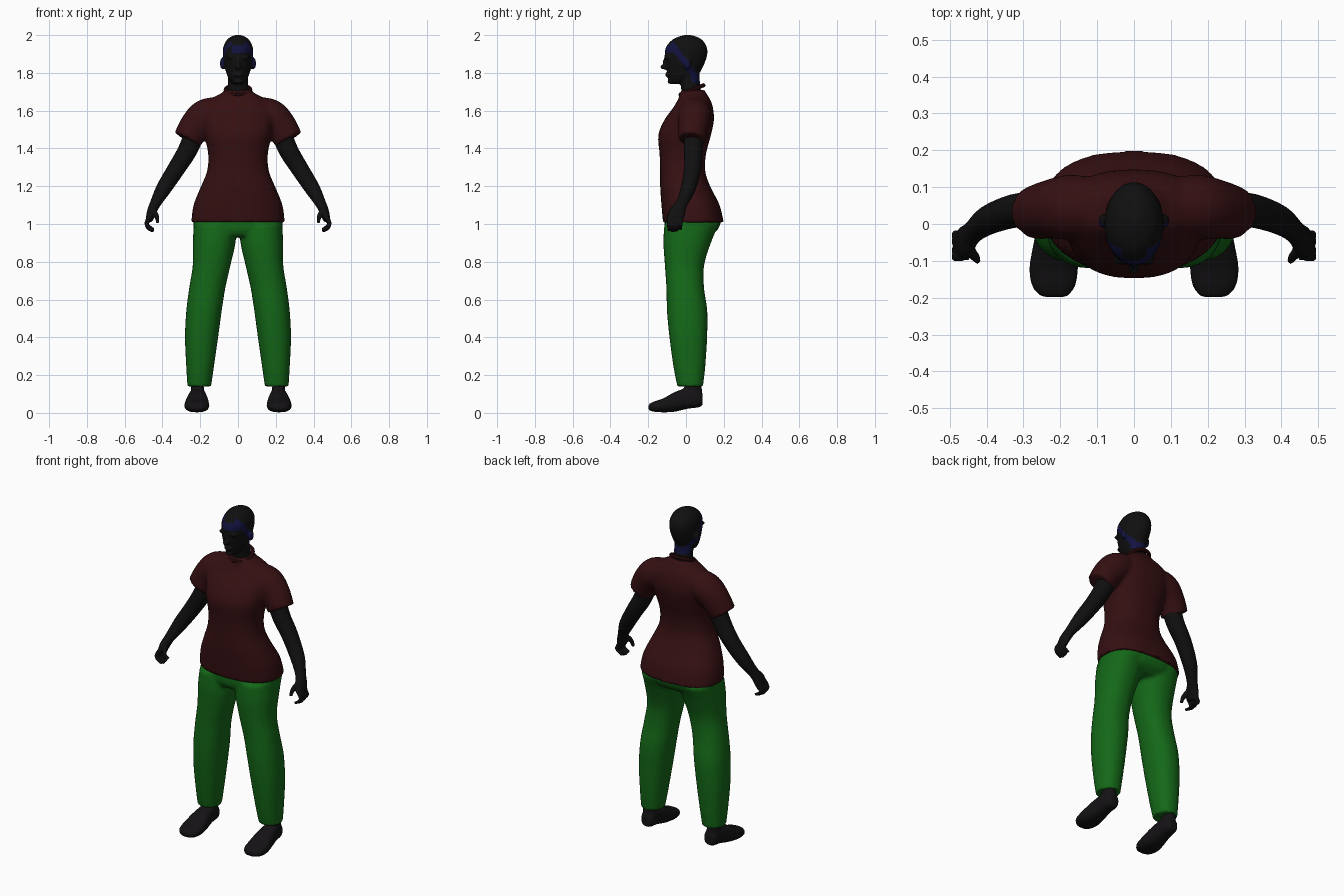
import bpy, bmesh, math
from mathutils import Vector, Matrix

cube = bpy.data.objects.get("Cube")
if cube:
    bpy.data.objects.remove(cube)


def material(name, color):
    m = bpy.data.materials.new(name)
    m.use_nodes = True
    m.diffuse_color = (*color, 1)
    bsdf = m.node_tree.nodes["Principled BSDF"]
    bsdf.inputs["Base Color"].default_value = (*color, 1)
    return m


SKIN = material("dark_skin", (0.005, 0.005, 0.005))
NAVY = material("navy_band", (0.006, 0.006, 0.05))
SHIRT = material("maroon_cloth", (0.036, 0.005, 0.006))
TROUSERS = material("green_cloth", (0.007, 0.14, 0.009))
SHOE = material("black_shoe", (0.007, 0.006, 0.007))


def spline(a, b, c, d, t):
    """Catmull-Rom blend between b and c."""
    return [0.5 * (2 * q + (r - p) * t + (2 * p - 5 * q + 4 * r - s) * t * t
                   + (3 * q - p - 3 * r + s) * t ** 3) for p, q, r, s in zip(a, b, c, d)]


def loft(bm, rows, side=1, axis=None, ref=(0, 1, 0), power=2, n=28, steps=4):
    """Skin rings (x, y, z, width radius, depth radius) into a closed tube."""
    last = len(rows) - 1
    fine = [spline(rows[max(i - 1, 0)], rows[i], rows[i + 1], rows[min(i + 2, last)], k / steps)
            for i in range(last) for k in range(steps)] + [list(rows[last])]
    rings = []
    for i, row in enumerate(fine):
        c = Vector(row[:3])
        if axis:
            t = Vector(axis)
        else:
            t = Vector(fine[min(i + 1, len(fine) - 1)][:3]) - Vector(fine[max(i - 1, 0)][:3])
        t.normalize()
        v = Vector(ref)
        v = (v - t * v.dot(t)).normalized()
        u = v.cross(t)
        ring = []
        for k in range(n):
            a = math.tau * k / n
            ca, sa = math.cos(a), math.sin(a)
            p = c + u * row[3] * math.copysign(abs(ca) ** (2 / power), ca) \
                  + v * row[4] * math.copysign(abs(sa) ** (2 / power), sa)
            ring.append(bm.verts.new((p.x * side, p.y, p.z)))
        rings.append(ring)
    for r, s in zip(rings, rings[1:]):
        for k in range(n):
            bm.faces.new((r[k], r[(k + 1) % n], s[(k + 1) % n], s[k]))
    bm.faces.new(rings[0])
    bm.faces.new(rings[-1])


def stack(profile):
    """Turn (z, half width, front y, back y) into loft rows."""
    return [(0, (f + b) / 2, z, w, (b - f) / 2) for z, w, f, b in profile]


def blob(bm, center, radii):
    m = Matrix.Translation(center) @ Matrix.Diagonal((*radii, 1))
    bmesh.ops.create_uvsphere(bm, u_segments=16, v_segments=10, radius=1, matrix=m)


def finish(name, bm, mats, voxel=0, smooth=3):
    """Create the object; with a voxel size, fuse its volumes into one skin."""
    bmesh.ops.recalc_face_normals(bm, faces=bm.faces)
    mesh = bpy.data.meshes.new(name)
    bm.to_mesh(mesh)
    bm.free()
    obj = bpy.data.objects.new(name, mesh)
    bpy.context.collection.objects.link(obj)
    if voxel:
        rm = obj.modifiers.new("fuse", 'REMESH')
        rm.mode, rm.voxel_size = 'VOXEL', voxel
        sm = obj.modifiers.new("soften", 'SMOOTH')
        sm.factor, sm.iterations = 0.5, smooth
        dg = bpy.context.evaluated_depsgraph_get()
        baked = bpy.data.meshes.new_from_object(obj.evaluated_get(dg))
        obj.modifiers.clear()
        obj.data = baked
    obj.data.materials.clear()
    for m in mats:
        obj.data.materials.append(m)
    for p in obj.data.polygons:
        p.material_index = 0
        p.use_smooth = True
    bpy.ops.object.select_all(action='DESELECT')
    obj.select_set(True)
    bpy.context.view_layer.objects.active = obj
    bpy.ops.object.shade_smooth_by_angle(angle=math.radians(50))
    return obj


UP = (0, 0, 1)

# Shirt: torso with two short sleeves
bm = bmesh.new()
loft(bm, stack([
    (1.008, .248, -.122, .2), (1.1, .236, -.13, .178), (1.2, .196, -.137, .128),
    (1.28, .164, -.137, .102), (1.37, .158, -.14, .106), (1.47, .178, -.147, .132),
    (1.55, .19, -.115, .148), (1.62, .185, -.065, .142), (1.665, .14, -.04, .125),
    (1.69, .092, -.032, .108), (1.71, .07, -.025, .1)]), axis=UP, power=2.4)
for s in (1, -1):
    loft(bm, [(.09, .05, 1.6, .075, .075), (.17, .046, 1.575, .088, .088),
              (.225, .04, 1.52, .084, .08), (.268, .03, 1.447, .077, .073)], side=s)
finish("shirt", bm, [SHIRT], 0.011, 4)

# Collar: a tilted ribbed ring around the neck
bpy.ops.mesh.primitive_torus_add(major_segments=36, minor_segments=10, major_radius=.065,
                                 minor_radius=.011, location=(0, .032, 1.71),
                                 rotation=(math.radians(22), 0, 0))
collar = bpy.context.object
collar.name = "collar"
collar.data.materials.append(SHIRT)
bpy.ops.object.shade_smooth_by_angle()

# Trousers: hips and two legs
bm = bmesh.new()
loft(bm, stack([(.935, .17, -.095, .12), (.97, .225, -.112, .168),
                (1.02, .236, -.114, .186), (1.06, .225, -.112, .18)]), axis=UP, power=2.4)
for s in (1, -1):
    loft(bm, [(.205, .022, .14, .063, .068), (.201, .018, .24, .073, .084),
              (.193, .012, .4, .088, .1), (.18, .006, .54, .094, .107),
              (.163, -.004, .66, .096, .1), (.14, -.008, .78, .1, .104),
              (.126, .006, .9, .113, .126), (.12, .03, 1.0, .115, .145)], side=s, axis=UP, power=2.2)
finish("trousers", bm, [TROUSERS], 0.011, 3)

# Head: skull, jaw, neck, face features and ears
bm = bmesh.new()
loft(bm, stack([(1.742, .026, -.082, -.02), (1.765, .046, -.094, .035), (1.8, .062, -.1, .072),
                (1.85, .074, -.11, .098), (1.9, .08, -.113, .113), (1.94, .077, -.104, .109),
                (1.975, .059, -.073, .085), (1.993, .034, -.035, .052), (2.002, .008, 0, .015)]),
     axis=UP)
loft(bm, stack([(1.66, .06, -.02, .09), (1.72, .055, -.026, .077), (1.8, .052, -.036, .07)]), axis=UP)
blob(bm, (0, -.114, 1.832), (.015, .023, .014))
blob(bm, (0, -.108, 1.855), (.009, .015, .028))
blob(bm, (0, -.097, 1.79), (.026, .014, .012))
blob(bm, (0, -.083, 1.755), (.022, .015, .014))
for s in (1, -1):
    blob(bm, (.033 * s, -.095, 1.882), (.026, .017, .009))
    blob(bm, (.08 * s, .008, 1.85), (.016, .02, .032))
head = finish("head", bm, [SKIN, NAVY], 0.006, 2)

# Navy band running over the brow, past the ears and round the nape
for p in head.data.polygons:
    c = p.center
    line = 1.95 - (c.y + .075) * 1.35
    brow = c.y < -.06 and 1.905 < c.z < 1.945 and c.x > -.035
    nape = c.y > .03 and 1.75 < c.z < 1.79
    temple = abs(c.x) > .035 and c.y > -.09 and abs(c.z - line) < .028 and c.z > 1.745
    if brow or nape or temple:
        p.material_index = 1

# Arms with curled fingers, one per side
for s, label in ((1, "left"), (-1, "right")):
    bm = bmesh.new()
    loft(bm, [(.215, .045, 1.52, .055, .055), (.262, .038, 1.4, .052, .05),
              (.322, .036, 1.3, .047, .046), (.392, .012, 1.19, .041, .04),
              (.437, -.022, 1.11, .029, .031), (.457, -.045, 1.065, .025, .043),
              (.47, -.06, 1.02, .019, .042)], side=s)
    for k in range(4):
        y = -.028 - .021 * k
        drop = (.012, .004, 0, .006)[k]
        loft(bm, [(.466, y, 1.04, .011, .011), (.484, y, 1.01, .011, .011),
                  (.478, y, .98 + drop, .01, .01), (.447, y, .96 + drop, .008, .008)],
             side=s, n=12)
    loft(bm, [(.452, -.06, 1.08, .014, .014), (.432, -.088, 1.045, .013, .013),
              (.424, -.1, 1.005, .009, .009)], side=s, n=12)
    finish(label + "_arm", bm, [SKIN], 0.006, 2)

# Shoes: ankle plus a foot tapering to the toe
for s, label in ((1, "left"), (-1, "right")):
    bm = bmesh.new()
    loft(bm, [(.212, .088, .07, .026, .03), (.212, .065, .075, .04, .046),
              (.214, .01, .077, .046, .055), (.216, -.06, .058, .058, .052),
              (.218, -.12, .04, .066, .037), (.218, -.17, .033, .058, .027),
              (.216, -.198, .03, .034, .016)], side=s, axis=(0, -1, 0), ref=UP, power=2.5)
    loft(bm, [(.212, .045, .07, .038, .045), (.215, .038, .13, .035, .046),
              (.218, .035, .175, .033, .045)], side=s, axis=UP)
    finish(label + "_shoe", bm, [SHOE], 0.008, 2)
